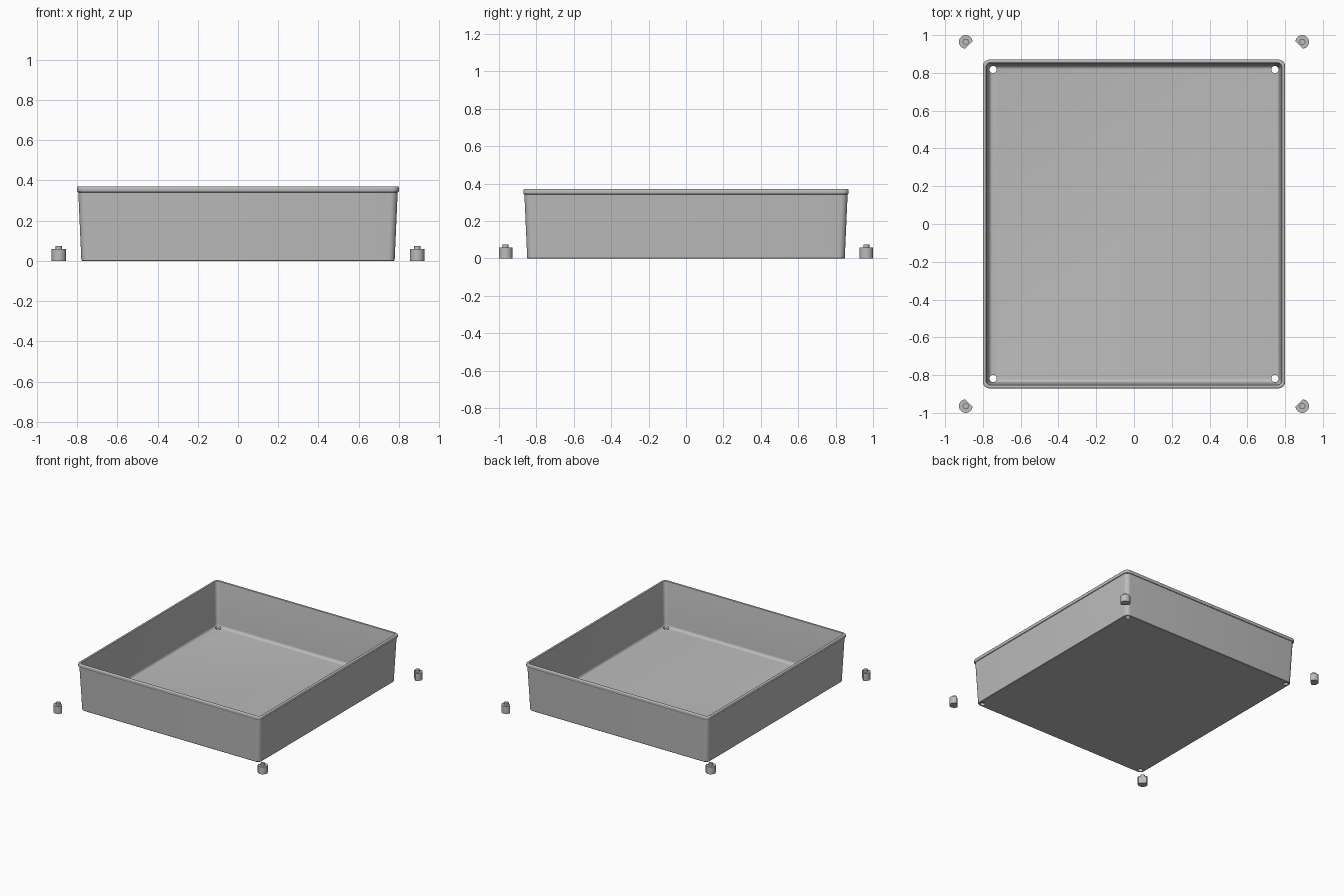
import bpy
import bmesh
import math
from mathutils import Vector

cube = bpy.data.objects.get("Cube")
if cube:
    bpy.data.objects.remove(cube)

grey = bpy.data.materials.new("plain grey")
grey.use_nodes = True
grey.diffuse_color = (0.5, 0.5, 0.5, 1)
grey.node_tree.nodes["Principled BSDF"].inputs["Base Color"].default_value = (0.5, 0.5, 0.5, 1)


def finish(name, bm, location=(0, 0, 0)):
    bmesh.ops.recalc_face_normals(bm, faces=bm.faces)
    mesh = bpy.data.meshes.new(name)
    bm.to_mesh(mesh)
    bm.free()
    mesh.materials.append(grey)
    obj = bpy.data.objects.new(name, mesh)
    obj.location = location
    bpy.context.collection.objects.link(obj)
    return obj


def smooth(obj):
    bpy.ops.object.select_all(action="DESELECT")
    obj.select_set(True)
    bpy.context.view_layer.objects.active = obj
    bpy.ops.object.shade_smooth_by_angle(angle=math.radians(35))


def rounded_ring(bm, inset, radius, z, steps=8):
    """Rounded rectangle, inset from the outermost rim outline."""
    hx, hy = 0.80 - inset - radius, 0.87 - inset - radius
    ring = []
    for quarter, (sx, sy) in enumerate([(1, 1), (-1, 1), (-1, -1), (1, -1)]):
        for i in range(steps + 1):
            a = math.pi / 2 * (quarter + i / steps)
            ring.append(bm.verts.new((sx * hx + radius * math.cos(a),
                                      sy * hy + radius * math.sin(a), z)))
    return ring


def prism(bm, outline, z0, z1):
    low = [bm.verts.new((x, y, z0)) for x, y in outline]
    high = [bm.verts.new((x, y, z1)) for x, y in outline]
    bm.faces.new(low)
    bm.faces.new(high)
    for i in range(len(low)):
        j = (i + 1) % len(low)
        bm.faces.new((low[i], low[j], high[j], high[i]))


def circle(radius, start=0, sweep=math.tau, count=32):
    full = abs(sweep - math.tau) < 0.001
    return [(radius * math.cos(start + sweep * i / (count if full else count - 1)),
             radius * math.sin(start + sweep * i / (count if full else count - 1)))
            for i in range(count)]


# Tray: outer wall, overhanging rim, inner wall, filleted floor
profile = [(0.024, 0.03, 0), (0.021, 0.033, 0.003), (0.006, 0.035, 0.341),
           (0.002, 0.035, 0.343), (0, 0.035, 0.347), (0, 0.035, 0.364),
           (0.002, 0.034, 0.368), (0.005, 0.033, 0.37), (0.014, 0.026, 0.37),
           (0.017, 0.025, 0.368), (0.018, 0.025, 0.364)]
fillet, floor_z, wall = 0.022, 0.015, 0.03
for i in range(7):
    a = math.pi / 2 * i / 6
    profile.append((wall + fillet * (1 - math.cos(a)), 0.025,
                    floor_z + fillet * (1 - math.sin(a))))

bm = bmesh.new()
rings = [rounded_ring(bm, *p) for p in profile]
for a, b in zip(rings, rings[1:]):
    for i in range(len(a)):
        j = (i + 1) % len(a)
        bm.faces.new((a[i], a[j], b[j], b[i]))
bm.faces.new(rings[0])
bm.faces.new(rings[-1])
tray = finish("tray", bm)

# Corner holes through the floor
bm = bmesh.new()
corners = [(sx, sy) for sx in (-1, 1) for sy in (-1, 1)]
for sx, sy in corners:
    prism(bm, [(x + sx * 0.746, y + sy * 0.818) for x, y in circle(0.019)], -0.05, 0.1)
cutter = finish("hole_cutter", bm)
cutter.hide_render = True
cut = tray.modifiers.new("holes", "BOOLEAN")
cut.operation = "DIFFERENCE"
cut.solver = "EXACT"
cut.object = cutter
bpy.context.view_layer.objects.active = tray
bpy.ops.object.modifier_apply(modifier=cut.name)
bpy.data.objects.remove(cutter)
smooth(tray)

# Loose feet: round outward, flat toward the tray, with a peg on top
for sx, sy in corners:
    bm = bmesh.new()
    outward = math.atan2(sy, sx)
    half = math.radians(128)
    prism(bm, circle(0.036, outward - half, 2 * half), 0, 0.058)
    prism(bm, circle(0.016, count=24), 0.058, 0.075)
    name = ("back" if sy > 0 else "front") + ("_left" if sx > 0 else "_right") + "_foot"
    smooth(finish(name, bm, Vector((sx * 0.891, sy * 0.964, 0))))
